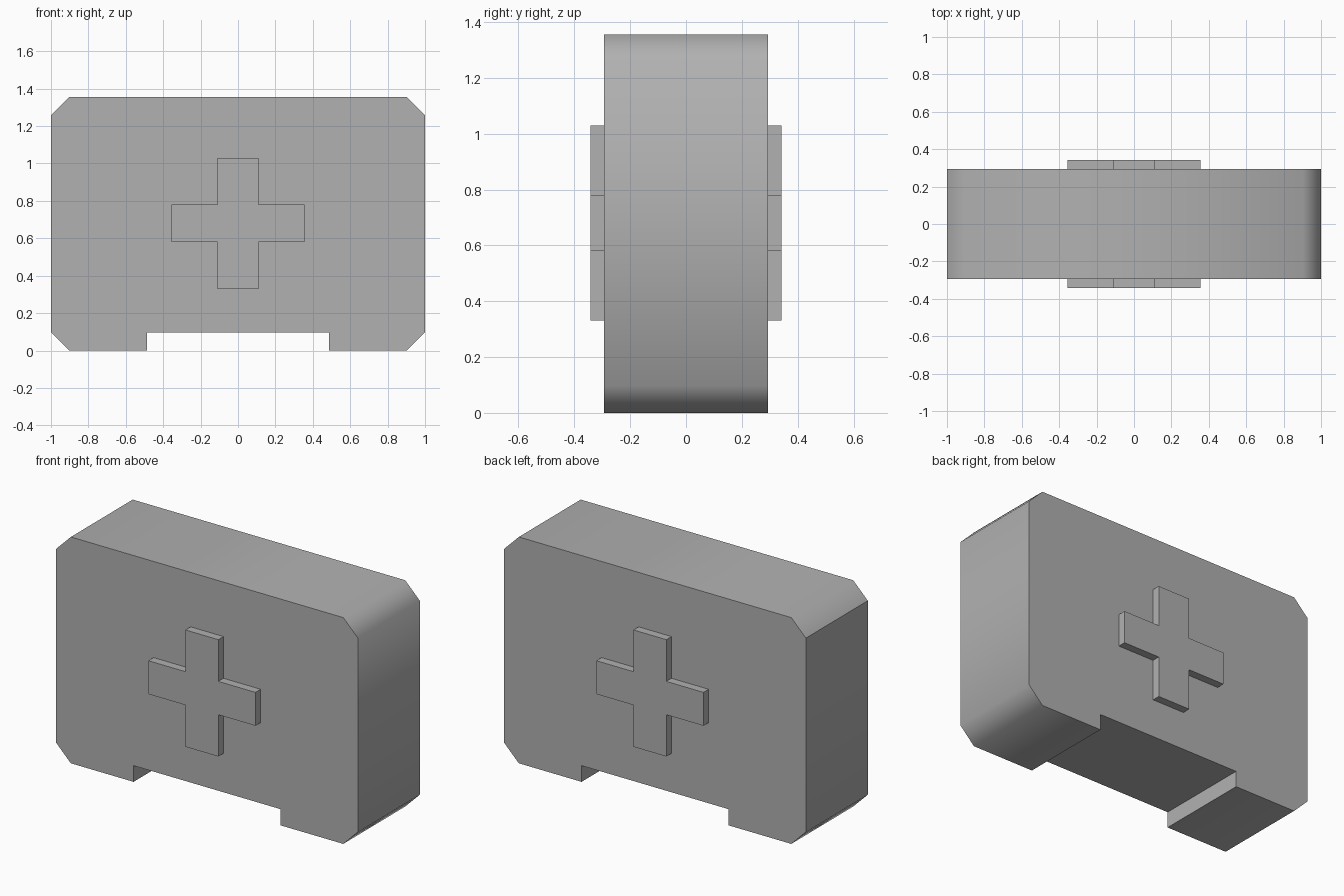
import bpy, bmesh, math

if "Cube" in bpy.data.objects:
    bpy.data.objects.remove(bpy.data.objects["Cube"])

# Darker grey finish
grey = bpy.data.materials.new("dark_grey")
grey.diffuse_color = (0.44, 0.44, 0.44, 1)
grey.use_nodes = True
grey.node_tree.nodes["Principled BSDF"].inputs["Base Color"].default_value = grey.diffuse_color


def prism(name, profile, y0, y1):
    """Extrude an x-z outline from y0 to y1."""
    bm = bmesh.new()
    face = bm.faces.new([bm.verts.new((x, y0, z)) for x, z in profile])
    ext = bmesh.ops.extrude_face_region(bm, geom=[face])
    verts = [v for v in ext["geom"] if isinstance(v, bmesh.types.BMVert)]
    bmesh.ops.translate(bm, vec=(0, y1 - y0, 0), verts=verts)
    bmesh.ops.recalc_face_normals(bm, faces=bm.faces)
    mesh = bpy.data.meshes.new(name)
    bm.to_mesh(mesh)
    bm.free()
    mesh.materials.append(grey)
    obj = bpy.data.objects.new(name, mesh)
    bpy.context.collection.objects.link(obj)
    return obj


def smooth(obj, degrees):
    bpy.ops.object.select_all(action='DESELECT')
    obj.select_set(True)
    bpy.context.view_layer.objects.active = obj
    bpy.ops.object.shade_smooth_by_angle(angle=math.radians(degrees))


# Case body: chamfered slab with a slot between two feet
W, H, C, D = 1.0, 1.356, 0.097, 0.293
half = [(0.487, C), (0.487, 0), (W - C, 0), (W, C), (W, H - C), (W - C, H)]
body = prism("case_body", half + [(-x, z) for x, z in reversed(half)], -D, D)
smooth(body, 50)

# Crisp crease where the upper left chamfer meets the side
for e in body.data.edges:
    ends = [body.data.vertices[i].co for i in e.vertices]
    if all(abs(p.x + W) < 1e-4 and p.z > 1 for p in ends):
        e.use_edge_sharp = True

# Raised plus-shaped pads on front and back, seated slightly into the case
A, B, L, Z = 0.109, 0.355, 0.35, 0.68
right = [(A, Z - L), (A, Z - 0.1), (B, Z - 0.1),
         (B, Z + 0.1), (A, Z + 0.1), (A, Z + L)]
plus = right + [(-x, z) for x, z in reversed(right)]
for side, s in (("front", -1), ("back", 1)):
    prism(side + "_cross", plus, s * (D - 0.01), s * 0.342)
